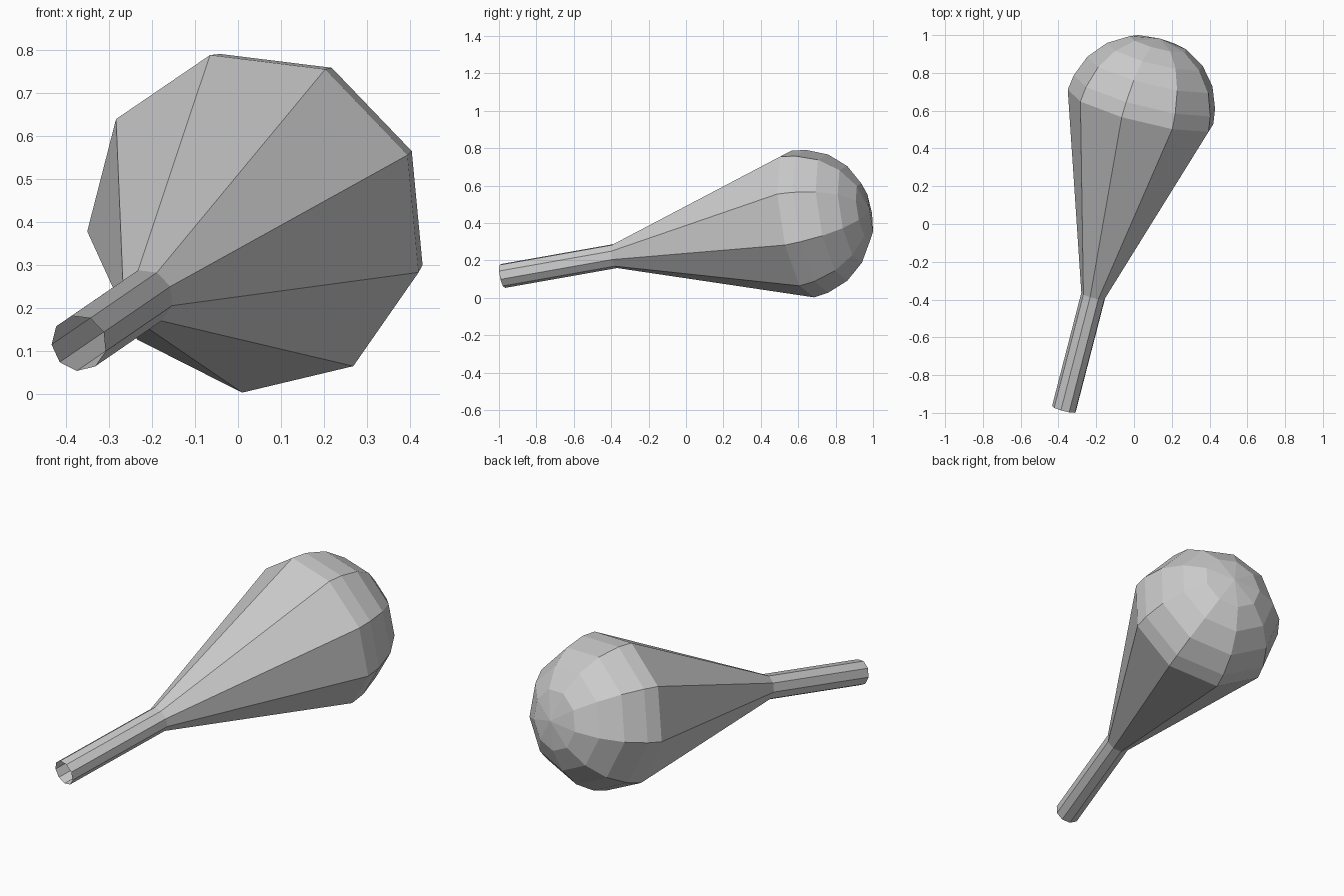
import bpy, bmesh, math
from mathutils import Vector

if "Cube" in bpy.data.objects:
    bpy.data.objects.remove(bpy.data.objects["Cube"])

SIDES = 9
START = Vector((-0.37, -0.98, 0.118))       # middle of the open handle end
BULB = Vector((0.04, 0.607, 0.399))         # middle of the widest ring
axis = (BULB - START).normalized()
length = (BULB - START).length

# Directions across the tilted axis, turned so the corners line up
u = Vector((-0.105, -0.042, 0.388))
u = (u - axis * u.dot(axis)).normalized()
v = axis.cross(u)

# Profile (distance along axis, radius): straight handle, flared cone, rounded head
profile = [(0, 0.066), (length - 1.035, 0.066), (length, 0.405)]
for deg in (12, 30, 48.5, 67):
    t = math.radians(deg)
    profile.append((length + 0.395 * math.sin(t), 0.402 * math.cos(t)))

bm = bmesh.new()
rings = []
for a, r in profile:
    ring = []
    for i in range(SIDES):
        t = 2 * math.pi * i / SIDES
        ring.append(bm.verts.new(START + axis * a + (u * math.cos(t) + v * math.sin(t)) * r))
    rings.append(ring)
for lo, hi in zip(rings, rings[1:]):
    for i in range(SIDES):
        j = (i + 1) % SIDES
        bm.faces.new((lo[i], lo[j], hi[j], hi[i]))

# Pole of the rounded head
pole = bm.verts.new(START + axis * (length + 0.393))
for i in range(SIDES):
    bm.faces.new((rings[-1][i], rings[-1][(i + 1) % SIDES], pole))

mesh = bpy.data.meshes.new("club")
bm.to_mesh(mesh)
bm.free()
bpy.context.collection.objects.link(bpy.data.objects.new("club", mesh))
